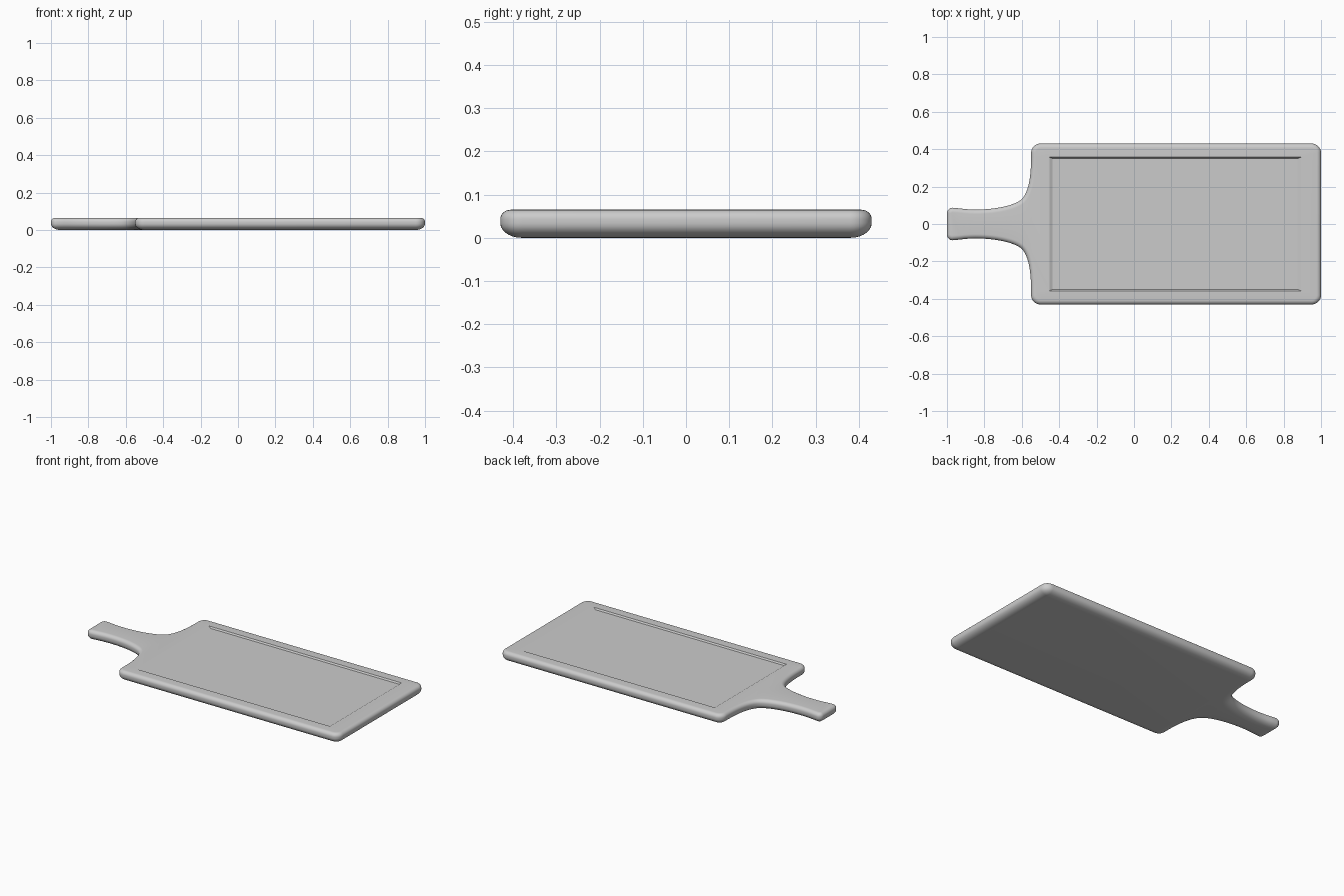
import bpy, bmesh
from math import sin, cos, pi, radians
from mathutils import Vector
from mathutils.geometry import interpolate_bezier

if "Cube" in bpy.data.objects:
    bpy.data.objects.remove(bpy.data.objects["Cube"])

HALF, NECK_X, TOP = 0.43, -0.55, 0.065
TIP_HALF = 0.087
FLOOR = 0.056


def corner(x, y, sx, d, r, start, n=8):
    """Rounded corner of the +y half, moved inwards by d."""
    r = max(r - d, 0.005)
    cx, cy = x - sx * (d + r), y - d - r
    return [(cx + r * cos(start + pi / 2 * i / n),
             cy + r * sin(start + pi / 2 * i / n)) for i in range(n + 1)]


def neck(d):
    """Flared handle side, moved inwards by d."""
    a = [(-.55, .36), (-.55, .25), (-.565, .155), (-.61, .125)]
    b = [(-.61, .125), (-.67, .085), (-.82, .067), (-.93, .083)]
    pts = []
    for c in (a, b):
        pts += interpolate_bezier(*[Vector((*p, 0)) for p in c], 14)
    pts.pop(14)
    out = []
    for i, p in enumerate(pts):
        t = (pts[min(i + 1, len(pts) - 1)] - pts[max(i - 1, 0)]).normalized()
        out.append((p.x - t.y * d, p.y + t.x * d))
    return out


def outline(d):
    half = (corner(1, HALF, 1, d, 0.05, 0)
            + corner(NECK_X, HALF, -1, d, 0.05, pi / 2)
            + neck(d)
            + corner(-1, TIP_HALF, -1, d, 0.03, pi / 2))
    return half + [(x, -y) for x, y in reversed(half)]


bm = bmesh.new()


def ring(points, z):
    return [bm.verts.new((x, y, z)) for x, y in points]


def bridge(a, b):
    n = len(a)
    for i in range(n):
        j = (i + 1) % n
        bm.faces.new((a[i], a[j], b[j], b[i]))


def rect(x0, x1, y):
    return [(x1, -y), (x1, y), (x0, y), (x0, -y)]


# rounded rim: wide soft curve below, tighter curve above
N = 7
section = []
for i in range(N + 1):
    a = pi / 2 * i / N
    section.append((0.05 * (1 - sin(a)), 0.034 * (1 - cos(a))))
for i in range(N + 1):
    a = pi / 2 * i / N
    section.append((0.024 * (1 - cos(a)), TOP - 0.022 * (1 - sin(a))))
rings = [ring(outline(d), z) for d, z in section]
for a, b in zip(rings, rings[1:]):
    bridge(a, b)
bm.faces.new(list(reversed(rings[0])))

# shallow tray recess in the top
lip = ring(rect(-0.452, 0.892, 0.357), TOP)
floor = ring(rect(-0.435, 0.875, 0.350), FLOOR)
bridge(lip, floor)
bm.faces.new(floor)

# flat border between rim and recess
edges = [bm.edges.get((r[i], r[(i + 1) % len(r)]))
         for r in (rings[-1], lip) for i in range(len(r))]
bmesh.ops.triangle_fill(bm, edges=edges, use_beauty=True, normal=(0, 0, 1))
bmesh.ops.recalc_face_normals(bm, faces=bm.faces)

mesh = bpy.data.meshes.new("serving_board")
bm.to_mesh(mesh)
bm.free()
board = bpy.data.objects.new("serving_board", mesh)
bpy.context.collection.objects.link(board)
bpy.context.view_layer.objects.active = board
board.select_set(True)
bpy.ops.object.shade_smooth_by_angle(angle=radians(25))
